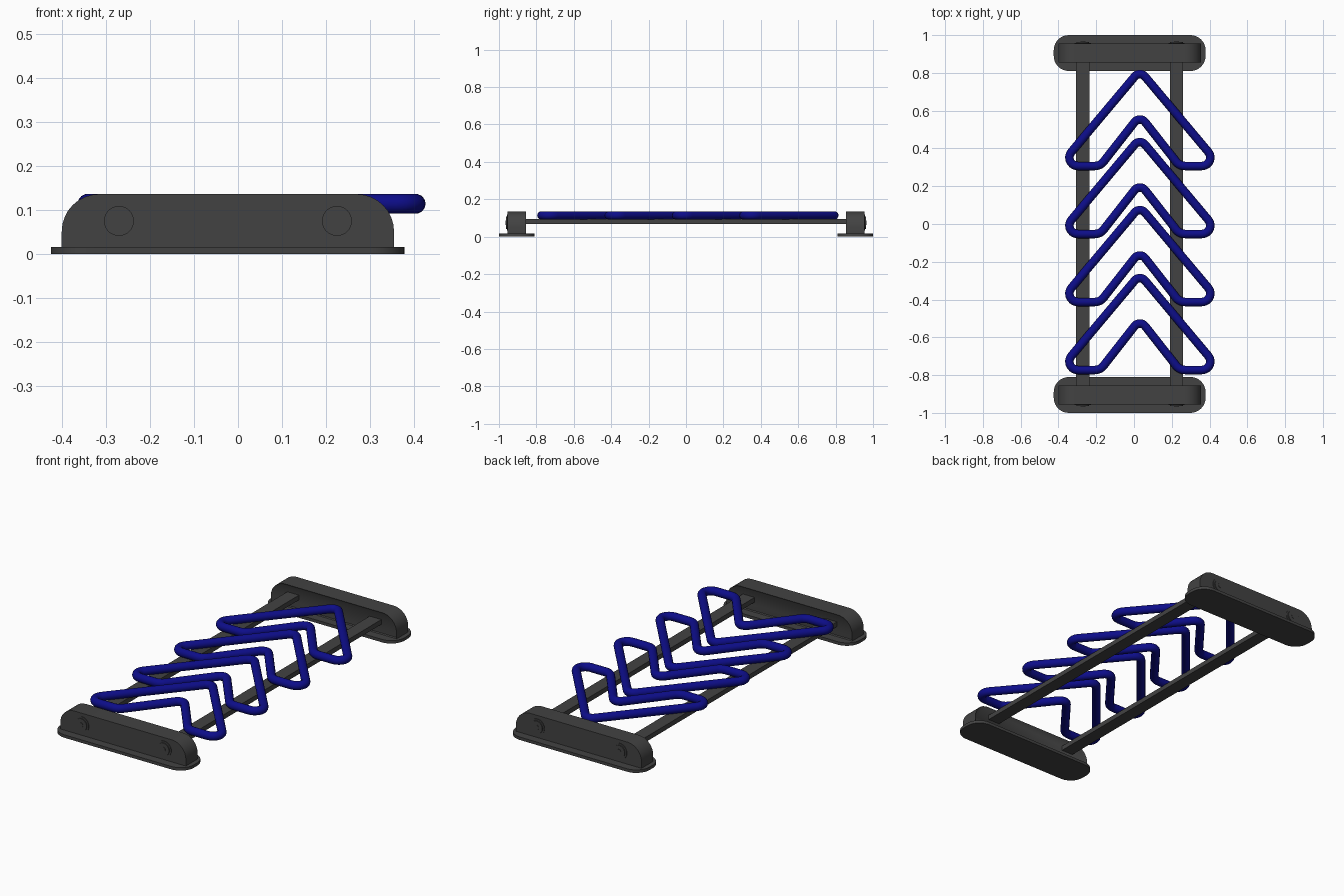
import bpy, bmesh, math
from mathutils import Vector

cube = bpy.data.objects.get("Cube")
if cube:
    bpy.data.objects.remove(cube, do_unlink=True)


def material(name, color):
    m = bpy.data.materials.new(name)
    m.use_nodes = True
    m.diffuse_color = color
    m.node_tree.nodes["Principled BSDF"].inputs["Base Color"].default_value = color
    return m


GREY = material("dark grey", (0.055, 0.055, 0.055, 1))
BLUE = material("navy blue", (0.004, 0.004, 0.25, 1))
CX = -0.023  # centre line of the frame


def finish(name, bm, mat, smooth=True):
    bmesh.ops.recalc_face_normals(bm, faces=bm.faces)
    mesh = bpy.data.meshes.new(name)
    bm.to_mesh(mesh)
    bm.free()
    mesh.materials.append(mat)
    ob = bpy.data.objects.new(name, mesh)
    bpy.context.collection.objects.link(ob)
    if smooth:
        bpy.ops.object.select_all(action='DESELECT')
        ob.select_set(True)
        bpy.context.view_layer.objects.active = ob
        bpy.ops.object.shade_smooth_by_angle(angle=math.radians(35))
    return ob


def fillet(points, radii, steps=8):
    """Round every corner of a closed 2D outline."""
    out = []
    for i, (p, r) in enumerate(zip(points, radii)):
        p = Vector(p)
        a = (Vector(points[i - 1]) - p).normalized()
        b = (Vector(points[(i + 1) % len(points)]) - p).normalized()
        if r == 0:
            out.append(p)
            continue
        half = a.angle(b) / 2
        centre = p + (a + b).normalized() * r / math.sin(half)
        start = p + a * r / math.tan(half) - centre
        end = p + b * r / math.tan(half) - centre
        sweep = start.angle_signed(end)
        for k in range(steps + 1):
            t = -sweep * k / steps
            out.append(centre + Vector((start.x * math.cos(t) - start.y * math.sin(t),
                                        start.x * math.sin(t) + start.y * math.cos(t))))
    return out


def prism(bm, outline, place, lo, hi):
    """Extrude an outline; place(point, depth) gives the 3D position."""
    base = bm.faces.new([bm.verts.new(place(p, lo)) for p in outline])
    top = bm.faces.new([bm.verts.new(place(p, hi)) for p in outline])
    n = len(outline)
    for i in range(n):
        j = (i + 1) % n
        bm.faces.new((base.verts[i], base.verts[j], top.verts[j], top.verts[i]))
    return base, top


def rect(x0, x1, y0, y1):
    return [(x0, y0), (x1, y0), (x1, y1), (x0, y1)]


def cylinder_y(bm, x, z, radius, y0, y1):
    ring = [(x + radius * math.cos(math.tau * k / 32),
             z + radius * math.sin(math.tau * k / 32)) for k in range(32)]
    prism(bm, ring, lambda p, d: (p[0], d, p[1]), y0, y1)


RAILS = (CX - 0.248, CX + 0.248)

for side, label in ((-1, "front"), (1, "back")):
    # Foot plate with rounded corners
    bm = bmesh.new()
    plate = fillet(rect(CX - 0.402, CX + 0.402, -0.095, 0.095), [0.08] * 4)
    prism(bm, plate, lambda p, d: (p[0], p[1] + side * 0.905, d), 0, 0.016)
    finish(label + "_foot_plate", bm, GREY)

    # Upright end block with rounded shoulders and a shallow inner panel
    bm = bmesh.new()
    profile = fillet(rect(CX - 0.378, CX + 0.378, 0.014, 0.136), [0, 0, 0.085, 0.085])
    inner, outer = prism(bm, profile, lambda p, d: (p[0], side * d, p[1]), 0.855, 0.955)
    bmesh.ops.recalc_face_normals(bm, faces=bm.faces)
    bmesh.ops.inset_region(bm, faces=[inner], thickness=0.01, depth=-0.006)
    finish(label + "_end_block", bm, GREY)

    # Round bolts on the outer face
    bm = bmesh.new()
    for x in RAILS:
        for radius, depth in ((0.043, 0.958), (0.034, 0.963), (0.013, 0.965)):
            cylinder_y(bm, x, 0.075, radius, side * 0.94, side * depth)
    finish(label + "_bolts", bm, GREY)

# Long side rails
for x, label in zip(RAILS, ("right", "left")):
    bm = bmesh.new()
    prism(bm, rect(x - 0.035, x + 0.035, 0.068, 0.094),
          lambda p, d: (p[0], d, p[1]), -0.87, 0.87)
    finish(label + "_rail", bm, GREY, smooth=False)

# Bent tube chevrons
TUBE = 0.0225
HX = 0.031
chevron = [(0, 0.55), (0.425, 0.03), (0.36, 0), (0.22, 0), (0, 0.29),
           (-0.22, 0), (-0.36, 0), (-0.425, 0.03)]
chevron = [(0, 0.506), (0.425, 0.0), (0.21, 0.0), (0, 0.268),
           (-0.21, 0.0), (-0.425, 0.0)]
path = fillet(chevron, [0.035, 0.045, 0.06, 0.035, 0.06, 0.045], steps=7)
for i in range(4):
    bm = bmesh.new()
    y0 = -0.773 + i * 0.36
    rings = []
    for k, p in enumerate(path):
        tangent = (path[(k + 1) % len(path)] - path[k - 1]).normalized()
        normal = Vector((tangent.y, -tangent.x))
        ring = []
        for s in range(14):
            a = math.tau * s / 14
            q = p + normal * TUBE * math.cos(a)
            ring.append(bm.verts.new((q.x + HX, q.y + y0, 0.114 + TUBE * math.sin(a))))
        rings.append(ring)
    for k, ring in enumerate(rings):
        nxt = rings[(k + 1) % len(rings)]
        for s in range(14):
            t = (s + 1) % 14
            bm.faces.new((ring[s], ring[t], nxt[t], nxt[s]))
    finish("chevron_tube_%d" % (i + 1), bm, BLUE)
